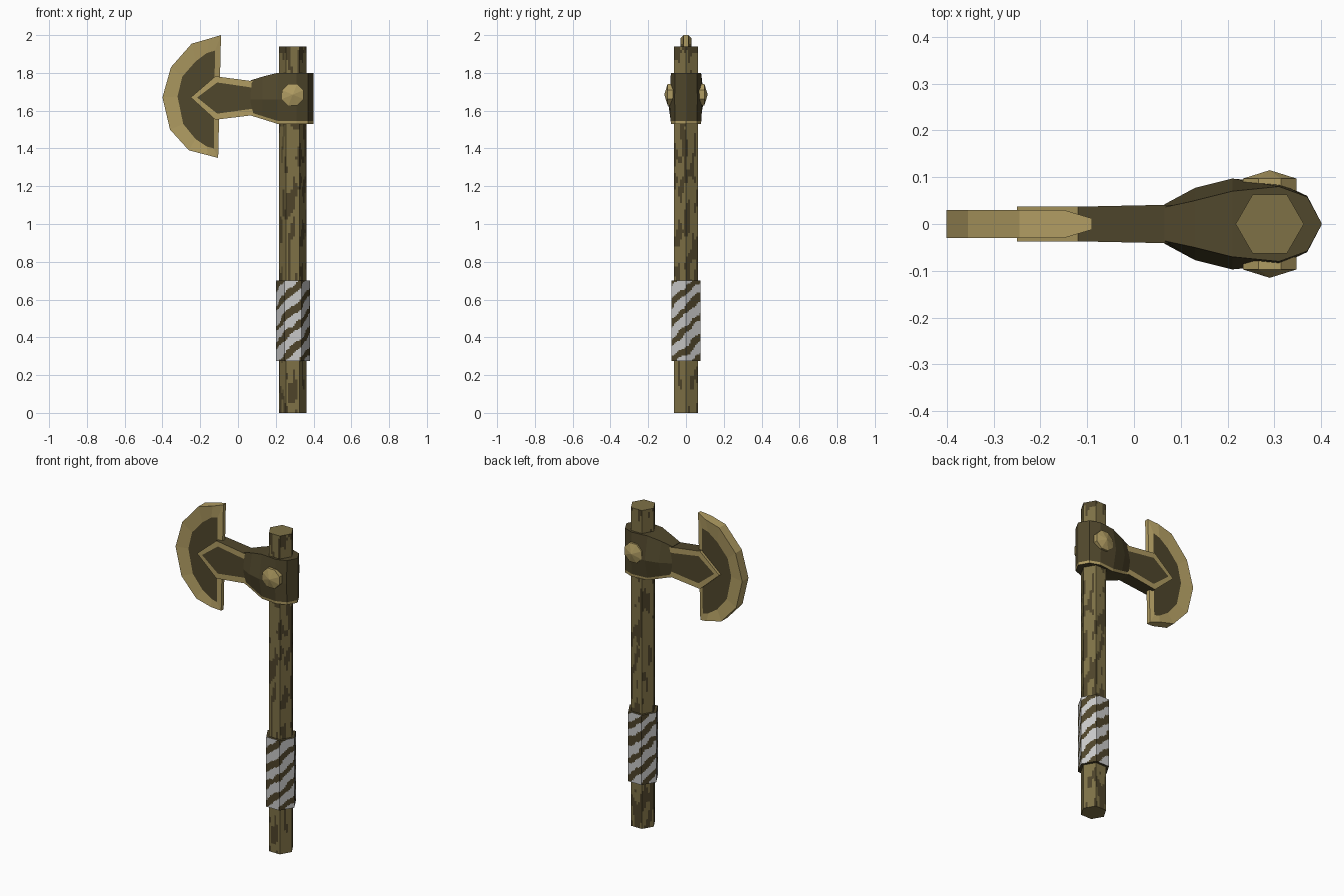
import bpy, bmesh, math
from mathutils import Vector, noise

if "Cube" in bpy.data.objects:
    bpy.data.objects.remove(bpy.data.objects["Cube"])


def material(name, rgb):
    m = bpy.data.materials.new(name)
    lin = [((c / 255 + 0.055) / 1.055) ** 2.4 for c in rgb]
    m.diffuse_color = (*lin, 1)
    m.use_nodes = True
    m.node_tree.nodes["Principled BSDF"].inputs["Base Color"].default_value = m.diffuse_color
    return m


TAN = material("tan_metal", (176, 156, 98))
WOOD = material("olive_wood", (126, 113, 70))
GRAIN = material("dark_grain", (78, 68, 42))
DARK = material("dark_iron", (80, 71, 44))
CLOTH = material("pale_cloth", (200, 200, 200))
AXIS_X = 0.29


def finish(name, bm, mats):
    bmesh.ops.remove_doubles(bm, verts=bm.verts, dist=0.0002)
    bmesh.ops.recalc_face_normals(bm, faces=bm.faces)
    me = bpy.data.meshes.new(name)
    bm.to_mesh(me)
    bm.free()
    for m in mats:
        me.materials.append(m)
    ob = bpy.data.objects.new(name, me)
    bpy.context.collection.objects.link(ob)
    return ob


def hex_shaft(name, r, z0, z1, cols, rows, mats, rule, cap):
    """Six-sided shaft in small cells; rule(turn, point) picks each cell's material."""
    bm = bmesh.new()
    corner = [Vector((AXIS_X + r * math.cos(i * math.pi / 3),
                      r * math.sin(i * math.pi / 3), 0)) for i in range(6)]
    n = 6 * cols
    ring = [corner[k // cols].lerp(corner[(k // cols + 1) % 6], k % cols / cols)
            for k in range(n)]
    grid = [[bm.verts.new((p.x, p.y, z0 + (z1 - z0) * j / rows)) for p in ring]
            for j in range(rows + 1)]
    for j in range(rows):
        for k in range(n):
            q = (k + 1) % n
            f = bm.faces.new((grid[j][k], grid[j][q], grid[j + 1][q], grid[j + 1][k]))
            f.material_index = int(rule((k + 0.5) / cols, f.calc_center_median()))
    for end in (grid[0], grid[-1]):
        bm.faces.new(end).material_index = cap
    return finish(name, bm, mats)


# Wooden handle with dark vertical grain patches
hex_shaft("handle", 0.073, 0, 1.94, 6, 110, (WOOD, GRAIN),
          lambda t, p: noise.noise(Vector((p.x * 38, p.y * 38, p.z * 9))) > 0.14, 0)


# Cloth grip with rising diagonal stripes
def stripe(turn, p):
    wobble = 0.25 * noise.noise(p * 18)
    return ((p.z - 0.07 * turn) / 0.105 + wobble) % 1 < 0.4


hex_shaft("grip_wrap", 0.09, 0.275, 0.70, 10, 60, (CLOTH, GRAIN), stripe, 1)

# Collar around the handle: sections along x (x, y at ends, y at middle, low z, high z)
sections = [(0.065, 0.036, 0.042, 1.575, 1.760), (0.13, 0.050, 0.077, 1.555, 1.780),
            (0.21, 0.070, 0.097, 1.530, 1.800), (0.31, 0.080, 0.088, 1.530, 1.800),
            (0.37, 0.058, 0.060, 1.530, 1.800), (0.40, 0.003, 0.003, 1.530, 1.800)]
bm = bmesh.new()
rings = []
for x, ye, ym, lo, hi in sections:
    half = [(ye, lo), (ye + (ym - ye) * 0.12, lo + 0.016), (ym, 1.66), (ye, hi)]
    pts = half + [(-y, z) for y, z in reversed(half)]
    rings.append([bm.verts.new((x, y, z)) for y, z in pts])
for a, b in zip(rings, rings[1:]):
    for i in range(8):
        j = (i + 1) % 8
        # the narrow lowest side strips form the tan trim
        bm.faces.new((a[i], a[j], b[j], b[i])).material_index = int(i in (0, 6))
bm.faces.new(rings[0])
bm.faces.new(rings[-1])
finish("collar", bm, (DARK, TAN))

# Pointed neck plate with a tan border on both sides
outline = [(-0.25, 1.67), (-0.12, 1.782), (0.07, 1.757), (0.14, 1.757),
           (0.14, 1.575), (0.07, 1.575), (-0.12, 1.552)]
bm = bmesh.new()
front, back = ([bm.verts.new((x, s * (0.037 + 0.004 * (x > 0)), z)) for x, z in outline]
               for s in (-1, 1))
sides = [bm.faces.new(front), bm.faces.new(back)]
for i in range(len(outline)):
    j = (i + 1) % len(outline)
    f = bm.faces.new((front[i], front[j], back[j], back[i]))
    f.material_index = int(i in (0, 6))
bmesh.ops.recalc_face_normals(bm, faces=bm.faces)
for f in sides:
    border = bmesh.ops.inset_region(bm, faces=[f], thickness=0.034)["faces"]
    for b in border:
        b.material_index = 1
finish("neck", bm, (DARK, TAN))

# Crescent blade: tan rim (x, z, half thickness) sloping in to a dark recessed face
rim = [(-0.09, 2.00, 0.012), (-0.15, 1.982, 0.03), (-0.245, 1.955, 0.03),
       (-0.355, 1.83, 0.03), (-0.40, 1.67, 0.03), (-0.36, 1.50, 0.03),
       (-0.26, 1.39, 0.03), (-0.16, 1.364, 0.03), (-0.105, 1.35, 0.012)]
field = [(-0.122, 1.918), (-0.165, 1.905), (-0.225, 1.86), (-0.295, 1.78), (-0.32, 1.675),
         (-0.29, 1.53), (-0.225, 1.45), (-0.165, 1.41), (-0.128, 1.40)]
bm = bmesh.new()
outer = []
for s in (-1, 1):
    o = [bm.verts.new((x, s * y, z)) for x, z, y in rim]
    c = [bm.verts.new((x, s * 0.021, z)) for x, z in field]
    outer.append(o)
    for i in range(9):
        j = (i + 1) % 9
        bm.faces.new((o[i], o[j], c[j], c[i]))
    bm.faces.new(c).material_index = 1
for i in range(9):
    j = (i + 1) % 9
    bm.faces.new((outer[0][i], outer[0][j], outer[1][j], outer[1][i]))
finish("blade", bm, (TAN, DARK))

# Domed rivets on both sides of the collar
for s, label in ((-1, "front"), (1, "back")):
    bm = bmesh.new()
    levels = [[bm.verts.new((AXIS_X + r * math.cos(k * math.pi / 4 + math.pi / 8), s * y,
                             1.685 + r * math.sin(k * math.pi / 4 + math.pi / 8)))
               for k in range(8)] for r, y in ((0.062, 0.07), (0.062, 0.097))]
    tip = bm.verts.new((AXIS_X, s * 0.115, 1.685))
    bm.faces.new(levels[0])
    for k in range(8):
        q = (k + 1) % 8
        bm.faces.new((levels[0][k], levels[0][q], levels[1][q], levels[1][k]))
        bm.faces.new((levels[1][k], levels[1][q], tip))
    finish("rivet_" + label, bm, (TAN,))
